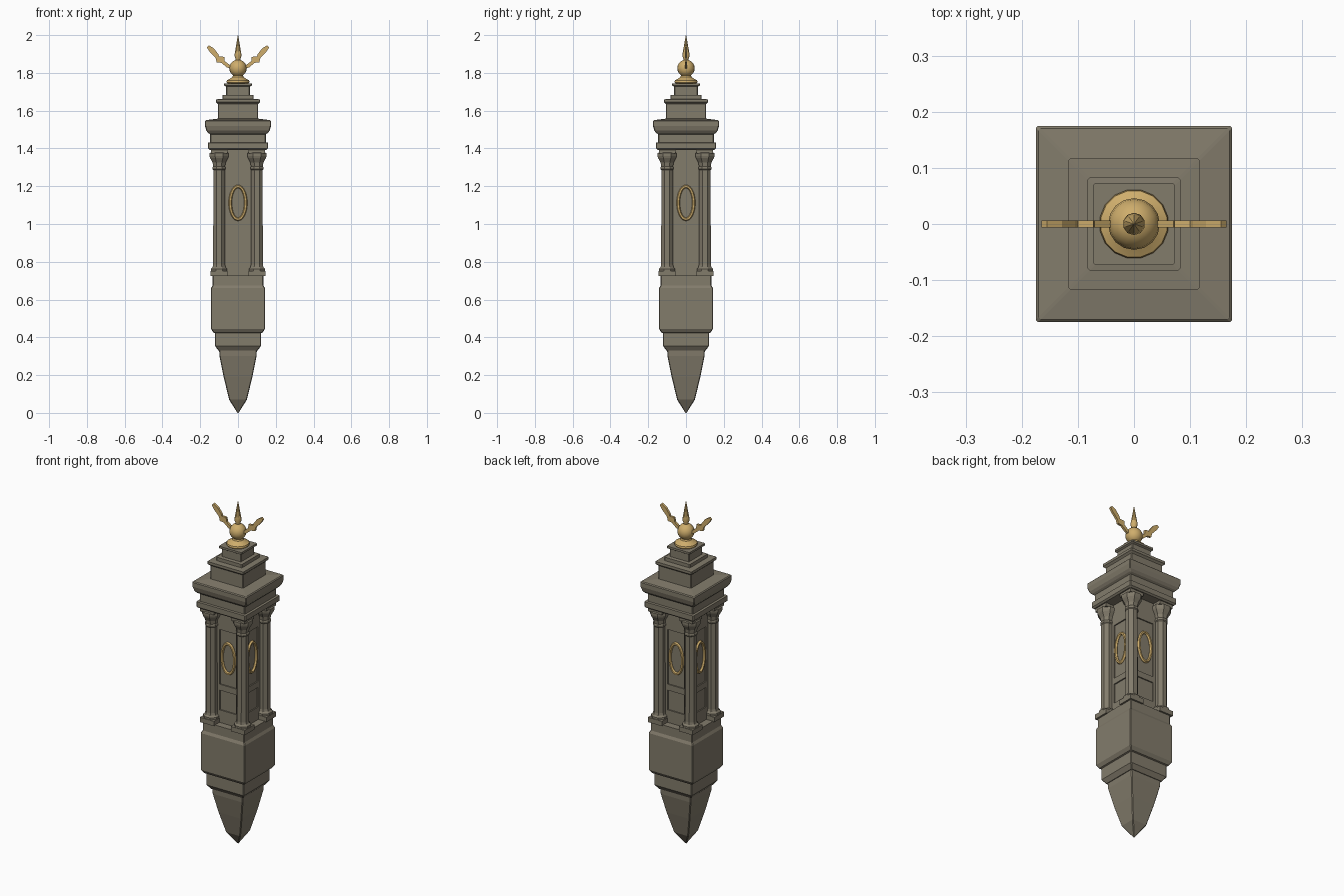
import bpy
import bmesh
from math import pi, cos, sin
from mathutils import Matrix, Vector

if "Cube" in bpy.data.objects:
    bpy.data.objects.remove(bpy.data.objects["Cube"])


def material(name, colour):
    m = bpy.data.materials.new(name)
    m.diffuse_color = (*colour, 1)
    m.use_nodes = True
    bsdf = m.node_tree.nodes["Principled BSDF"]
    bsdf.inputs["Base Color"].default_value = (*colour, 1)
    return m


STONE = material("grey stone", (0.225, 0.2, 0.148))
GOLD = material("pale gold", (0.62, 0.42, 0.15))


def finish(bm, name, mat, smooth=False):
    bmesh.ops.recalc_face_normals(bm, faces=bm.faces)
    mesh = bpy.data.meshes.new(name)
    bm.to_mesh(mesh)
    bm.free()
    mesh.materials.append(mat)
    ob = bpy.data.objects.new(name, mesh)
    bpy.context.collection.objects.link(ob)
    if smooth:
        bpy.ops.object.select_all(action="DESELECT")
        ob.select_set(True)
        bpy.context.view_layer.objects.active = ob
        bpy.ops.object.shade_smooth_by_angle(angle=0.6)
    return ob


def loft(bm, profile, section, centre=(0, 0)):
    """Stack cross-sections made by section(radius) along z and cap the ends."""
    rings = [[bm.verts.new((centre[0] + x, centre[1] + y, z)) for x, y in section(r)]
             for r, z in profile]
    for low, high in zip(rings, rings[1:]):
        n = len(low)
        for i in range(n):
            bm.faces.new((low[i], low[(i + 1) % n], high[(i + 1) % n], high[i]))
    bm.faces.new(rings[0][::-1])
    bm.faces.new(rings[-1])


def square(r):
    # square with tiny clipped corners
    c = r - min(0.004, r * 0.3)
    return [(r, -c), (r, c), (c, r), (-c, r), (-r, c), (-r, -c), (-c, -r), (c, -r)]


def circle(n):
    return lambda r: [(r * cos(2 * pi * (i + 0.5) / n), r * sin(2 * pi * (i + 0.5) / n))
                      for i in range(n)]


def box(bm, x, y, z, sx, sy, sz, turn=Matrix()):
    m = turn @ Matrix.Translation((x, y, z)) @ Matrix.Diagonal((sx, sy, sz, 1))
    bmesh.ops.create_cube(bm, size=1, matrix=m)


def tower(name, profile):
    bm = bmesh.new()
    loft(bm, profile, square)
    return finish(bm, name, STONE)


# Square stone masses, each as (half width, height)
tower("pointed_foot", [(0.003, 0), (0.025, 0.035), (0.047, 0.07), (0.076, 0.19),
                       (0.098, 0.3), (0.1, 0.335)])
tower("lower_block", [(0.104, 0.33), (0.122, 0.355), (0.122, 0.422), (0.13, 0.425),
                      (0.143, 0.445), (0.143, 0.66), (0.135, 0.675), (0.135, 0.727)])
tower("core", [(0.086, 0.72), (0.086, 1.4)])
tower("cornice", [(0.15, 1.392), (0.159, 1.4), (0.159, 1.43), (0.147, 1.432),
                  (0.147, 1.475), (0.158, 1.482), (0.168, 1.495), (0.175, 1.52),
                  (0.175, 1.545), (0.17, 1.55), (0.104, 1.558)])
tower("upper_tier", [(0.106, 1.55), (0.106, 1.635), (0.111, 1.64), (0.117, 1.645),
                     (0.117, 1.66), (0.083, 1.662), (0.083, 1.682), (0.063, 1.684),
                     (0.063, 1.727), (0.073, 1.733), (0.073, 1.745)])

# Panel frames and oval rings on all four sides
for i, side in enumerate(("front", "left", "back", "right")):
    turn = Matrix.Rotation(i * pi / 2, 4, "Z")
    bm = bmesh.new()
    for s in (-1, 1):
        box(bm, s * 0.071, -0.088, 1.06, 0.036, 0.01, 0.67, turn)
    for low, high in ((0.725, 0.8), (0.915, 0.95), (1.27, 1.395)):
        box(bm, 0, -0.088, (low + high) / 2, 0.106, 0.01, high - low, turn)
    finish(bm, side + "_panel_frame", STONE)

    bm = bmesh.new()
    n, m = 28, 6
    grid = []
    for j in range(n):
        a = 2 * pi * j / n
        row = []
        for k in range(m):
            b = 2 * pi * k / m
            w = 0.009 * cos(b)
            row.append(bm.verts.new(turn @ Vector(((0.041 + w) * cos(a),
                                                   -0.089 - 0.01 * sin(b),
                                                   1.112 + (0.087 + w) * sin(a)))))
        grid.append(row)
    for j in range(n):
        for k in range(m):
            nxt = grid[(j + 1) % n]
            bm.faces.new((grid[j][k], nxt[k], nxt[(k + 1) % m], grid[j][(k + 1) % m]))
    finish(bm, side + "_oval_ring", GOLD, True)

# Corner columns with square bases and flared capitals
for sx, xname in ((1, "left"), (-1, "right")):
    for sy, yname in ((-1, "front"), (1, "back")):
        c = (sx * 0.1, sy * 0.1)
        bm = bmesh.new()
        box(bm, *c, 0.738, 0.09, 0.09, 0.028)
        loft(bm, [(0.046, 0.752), (0.046, 0.763), (0.037, 0.772), (0.034, 0.785),
                  (0.033, 1.285), (0.037, 1.29), (0.037, 1.3), (0.034, 1.305),
                  (0.037, 1.325), (0.052, 1.35), (0.055, 1.36), (0.055, 1.375),
                  (0.045, 1.38)], circle(8), c)
        box(bm, *c, 1.385, 0.088, 0.088, 0.025)
        finish(bm, f"{yname}_{xname}_column", STONE)

# Gold finial: flared foot, ball and spike
bm = bmesh.new()
loft(bm, [(0.055, 1.743), (0.062, 1.75), (0.06, 1.76), (0.045, 1.768),
          (0.03, 1.778), (0.026, 1.79)], circle(16))
finish(bm, "finial_foot", GOLD, True)
bm = bmesh.new()
bmesh.ops.create_uvsphere(bm, u_segments=16, v_segments=10, radius=0.046,
                          matrix=Matrix.Translation((0, 0, 1.824)))
finish(bm, "finial_ball", GOLD, True)
bm = bmesh.new()
loft(bm, [(0.012, 1.86), (0.013, 1.872), (0.02, 1.892), (0.016, 1.915),
          (0.001, 2.0)], circle(10))
finish(bm, "finial_spike", GOLD, True)

# Pair of notched flat wings
outline = [(0.035, 1.835), (0.07, 1.862), (0.072, 1.885), (0.1, 1.887), (0.105, 1.9),
           (0.128, 1.93), (0.155, 1.946), (0.165, 1.935), (0.15, 1.912),
           (0.118, 1.878), (0.113, 1.856), (0.088, 1.853), (0.06, 1.83), (0.035, 1.818)]
for s, name in ((1, "left_wing"), (-1, "right_wing")):
    bm = bmesh.new()
    face = bm.faces.new([bm.verts.new((s * x, -0.0065, z)) for x, z in outline])
    out = bmesh.ops.extrude_face_region(bm, geom=[face])
    moved = [v for v in out["geom"] if isinstance(v, bmesh.types.BMVert)]
    bmesh.ops.translate(bm, verts=moved, vec=(0, 0.013, 0))
    finish(bm, name, GOLD)
